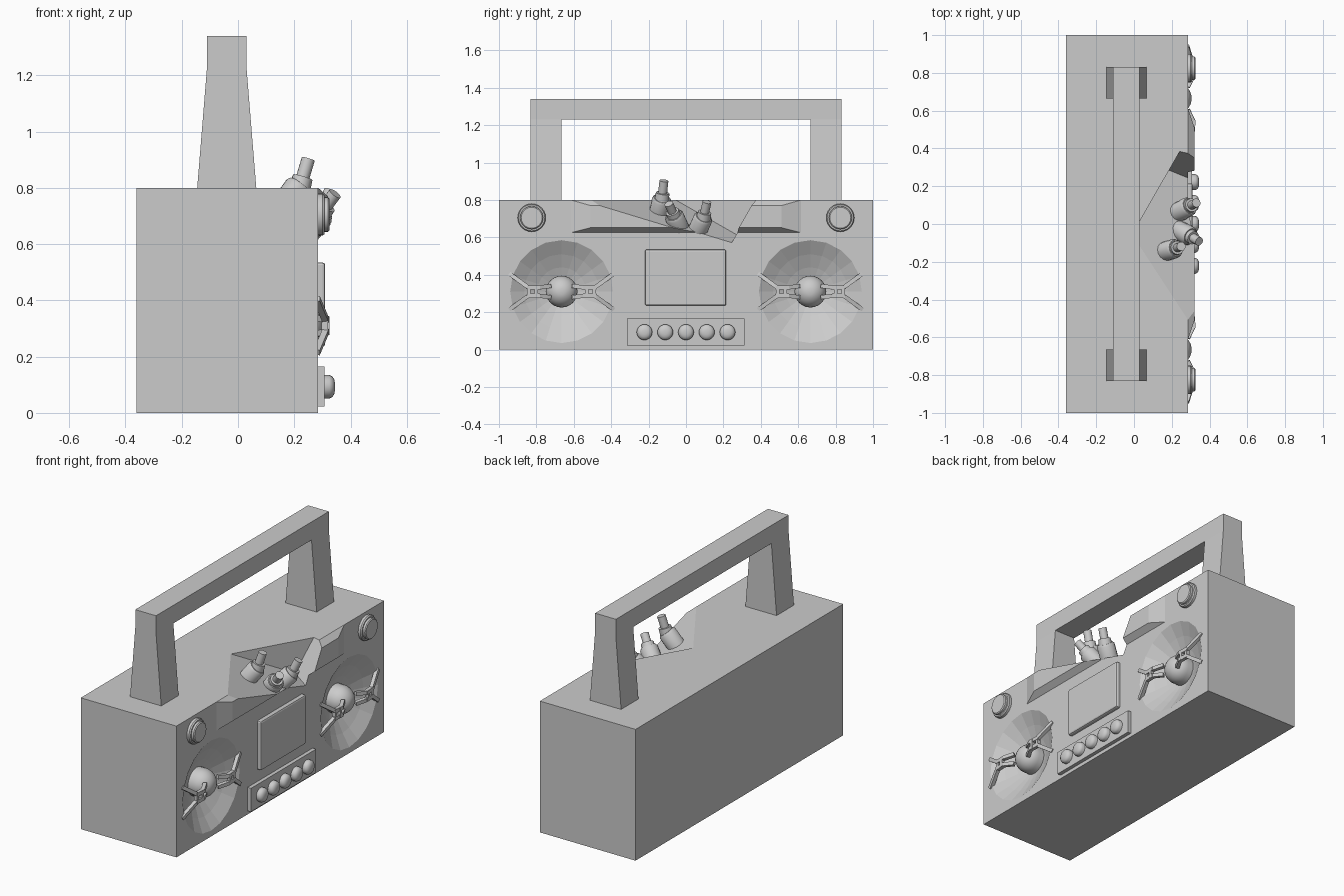
import bpy, bmesh, math
from mathutils import Vector

if "Cube" in bpy.data.objects:
    bpy.data.objects.remove(bpy.data.objects["Cube"])

F = 0.285  # x of the speaker face


def make(name, verts, faces, hull=False):
    bm = bmesh.new()
    vs = [bm.verts.new(v) for v in verts]
    if hull:
        bmesh.ops.convex_hull(bm, input=vs)
        bmesh.ops.dissolve_limit(bm, angle_limit=0.01, verts=bm.verts, edges=bm.edges)
    else:
        for f in faces:
            bm.faces.new([vs[i] for i in f])
    bmesh.ops.recalc_face_normals(bm, faces=bm.faces)
    me = bpy.data.meshes.new(name)
    bm.to_mesh(me)
    bm.free()
    ob = bpy.data.objects.new(name, me)
    bpy.context.collection.objects.link(ob)
    return ob


def activate(ob):
    bpy.ops.object.select_all(action='DESELECT')
    ob.select_set(True)
    bpy.context.view_layer.objects.active = ob


def smooth(ob, deg=35):
    activate(ob)
    bpy.ops.object.shade_smooth_by_angle(angle=math.radians(deg))
    return ob


def box(name, x, y, z, bevel=0):
    vs = [(a, b, c) for a in x for b in y for c in z]
    ob = make(name, vs, None, hull=True)
    if bevel:
        m = ob.modifiers.new("bevel", 'BEVEL')
        m.width, m.segments = bevel, 2
    return ob


def lathe(name, origin, axis, profile, n):
    """Spin (distance along axis, radius) pairs around an axis, capping both ends."""
    q = Vector(axis).to_track_quat('Z', 'Y')
    o = Vector(origin)
    vs = [o + q @ Vector((r * math.cos(2 * math.pi * k / n), r * math.sin(2 * math.pi * k / n), d))
          for d, r in profile for k in range(n)]
    fs = [(i * n + k, i * n + (k + 1) % n, (i + 1) * n + (k + 1) % n, (i + 1) * n + k)
          for i in range(len(profile) - 1) for k in range(n)]
    last = (len(profile) - 1) * n
    fs += [tuple(range(n)), tuple(range(last, last + n))]
    return make(name, vs, fs)


def strut(name, a, b, w=0.011, h=0.011):
    a, b = Vector(a), Vector(b)
    d = (b - a).normalized()
    s = d.cross(Vector((1, 0, 0))).normalized()
    u = s.cross(d)
    return make(name, [p + s * w * i + u * h * j for p in (a, b) for i in (-1, 1) for j in (-1, 1)],
                None, hull=True)


def cut(ob, cutter):
    m = ob.modifiers.new("cut", 'BOOLEAN')
    m.operation, m.solver, m.object = 'DIFFERENCE', 'EXACT', cutter
    activate(ob)
    bpy.ops.object.modifier_apply(modifier=m.name)


# Body and raised upper front panel
body = box("body", (-0.36, F), (-1, 1), (0, 0.8))
panel = make("upper_panel",
             [(F, y, z) for y in (-0.615, 0.615) for z in (0.625, 0.8)] +
             [(0.32, y, z) for y in (-0.51, 0.51) for z in (0.652, 0.77)], None, hull=True)

# Broken-out notch in the top edge
A, B, C = Vector((-0.01, -0.055, 0.8)), Vector((0.32, -0.56, 0.8)), Vector((0.32, 0.23, 0.56))
nrm = (B - A).cross(C - A)


def on_floor(x, y):
    return Vector((x, y, A.z - (nrm.x * (x - A.x) + nrm.y * (y - A.y)) / nrm.z))


low = [on_floor(*p) for p in ((-0.11, -0.23), (0.185, 0.285), (0.455, 0.175), (0.6, -1.2))]
notch = make("notch_cutter", low + [p + Vector((0.165, 0.285, 0.56)) for p in low], None, hull=True)
cut(body, notch)
cut(panel, notch)
cutters = [notch]

# Handle: tapered posts with a straight bar
pts = [(-0.832, 0.8), (-0.832, 1.23), (-0.832, 1.34), (0.832, 1.34), (0.832, 1.23), (0.832, 0.8),
       (0.665, 0.8), (0.665, 1.23), (-0.665, 1.23), (-0.665, 0.8)]
verts = [(-0.04 + s * (0.105 if z < 1 else 0.07), y, z) for s in (-1, 1) for y, z in pts]
side = [(0, 1, 8, 9), (1, 2, 3, 4, 7, 8), (4, 5, 6, 7)]
faces = side + [tuple(i + 10 for i in f) for f in side]
faces += [(i, (i + 1) % 10, (i + 1) % 10 + 10, i + 10) for i in range(10)]
make("handle", verts, faces)

# Speakers: dish, dome and forked struts; corner knobs
for s, label in ((-1, "left"), (1, "right")):
    cy, cz = s * 0.665, 0.31
    dish = lathe("dish_cutter", (0, cy, cz), (1, 0, 0),
                 [(0.185, 0.08), (0.205, 0.13), (0.24, 0.20), (F, 0.275), (0.30, 0.30)], 20)
    cut(body, dish)
    cutters.append(dish)
    dome = [(0.085 * math.sin(t * math.pi / 16), 0.085 * math.cos(t * math.pi / 16)) for t in range(8)]
    smooth(lathe(label + "_speaker_dome", (0.22, cy, cz), (1, 0, 0), [(-0.05, 0.085)] + dome, 24))
    for d in (-1, 1):
        strut(label + "_strut_bridge", (0.314, cy + d * 0.135, cz - 0.03),
              (0.314, cy + d * 0.135, cz + 0.03), 0.009)
        strut(label + "_strut_bridge", (0.308, cy + d * 0.175, cz - 0.03),
              (0.308, cy + d * 0.175, cz + 0.03), 0.009)
        for u in (-1, 1):
            strut(label + "_strut_root", (0.285, cy + d * 0.06, cz + u * 0.03),
                  (0.314, cy + d * 0.12, cz + u * 0.022))
            strut(label + "_strut_mid", (0.314, cy + d * 0.115, cz + u * 0.022),
                  (0.31, cy + d * 0.185, cz + u * 0.022))
            strut(label + "_strut_fork", (0.31, cy + d * 0.18, cz + u * 0.024),
                  (0.28, cy + d * 0.278, cz + u * 0.095))
    smooth(lathe(label + "_knob", (F - 0.01, s * 0.825, 0.705), (1, 0, 0),
                 [(0, 0.075), (0.025, 0.075), (0.032, 0.07), (0.032, 0.062), (0.045, 0.062), (0.05, 0.056)], 24))

# Display and button row
box("display", (F - 0.02, 0.31), (-0.22, 0.215), (0.235, 0.535), 0.01)
box("button_plate", (F - 0.02, 0.308), (-0.315, 0.312), (0.022, 0.165))
for i in range(5):
    smooth(lathe("button", (0.30, (i - 2) * 0.111, 0.093), (1, 0, 0),
                 [(0, 0.042), (0.025, 0.042), (0.035, 0.037), (0.042, 0.026), (0.045, 0.012)], 20), 50)

# Plugs sticking out of the notch: fat base, collar, thin tip
for base, bend, tip in (((0.15, -0.15, 0.71), (0.222, -0.128, 0.81), (0.25, -0.118, 0.903)),
                        ((0.23, -0.03, 0.64), (0.30, -0.066, 0.72), (0.345, -0.092, 0.78)),
                        ((0.22, 0.055, 0.62), (0.295, 0.095, 0.71), (0.33, 0.112, 0.79))):
    base, bend, tip = Vector(base), Vector(bend), Vector(tip)
    l1, l2 = (bend - base).length, (tip - bend).length
    smooth(lathe("plug_base", base, bend - base, [(0, 0.052), (l1 - 0.012, 0.052), (l1, 0.044)], 16))
    smooth(lathe("plug_tip", bend, tip - bend,
                 [(-0.02, 0.04), (l2 * 0.3, 0.036), (l2 * 0.3, 0.024), (l2, 0.024)], 16))

for c in cutters:
    bpy.data.objects.remove(c, do_unlink=True)
